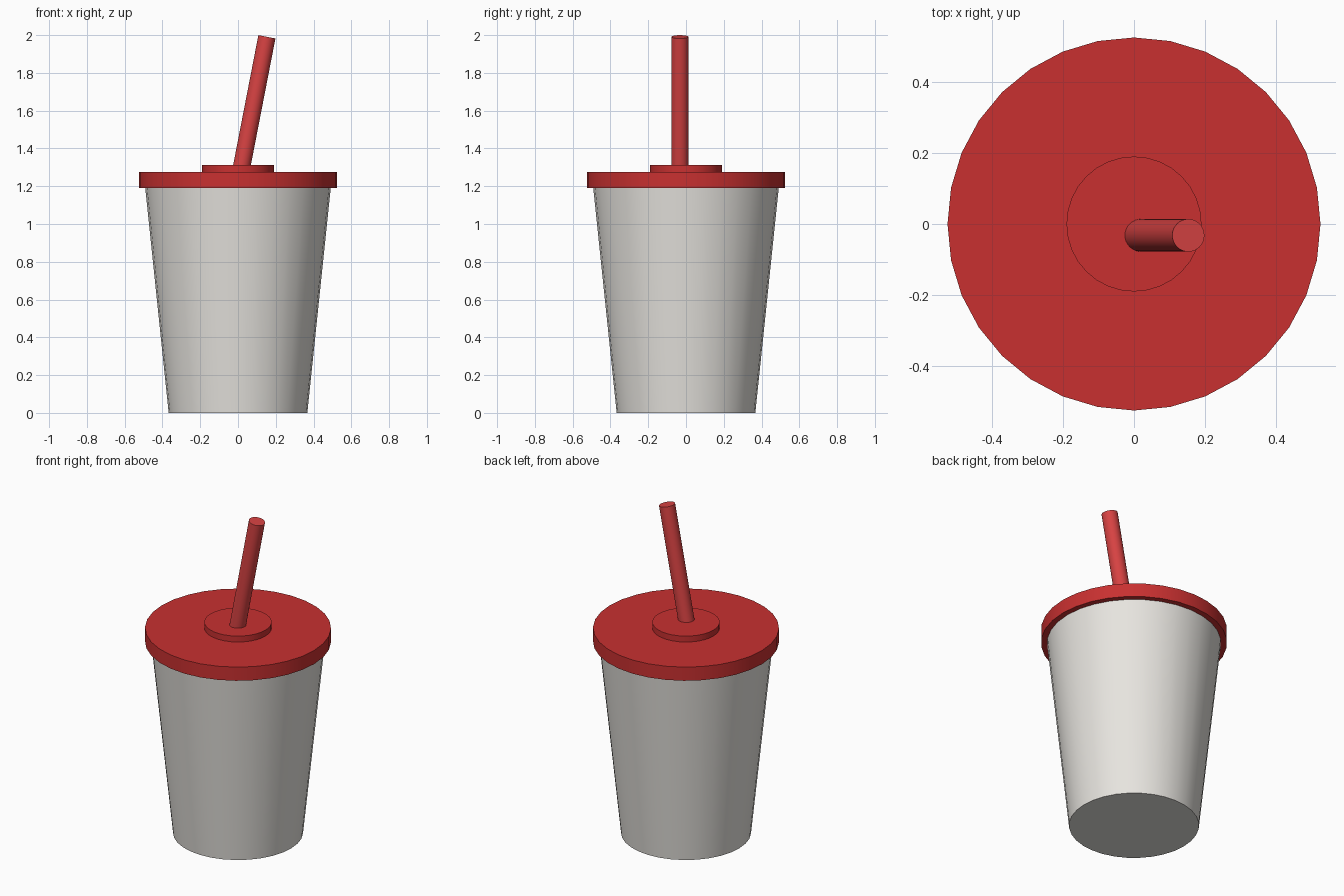
import bpy, math
from mathutils import Vector

if "Cube" in bpy.data.objects:
    bpy.data.objects.remove(bpy.data.objects["Cube"])


def material(name, rgb):
    m = bpy.data.materials.new(name)
    m.diffuse_color = (*rgb, 1)
    m.use_nodes = True
    m.node_tree.nodes["Principled BSDF"].inputs["Base Color"].default_value = m.diffuse_color
    return m


def round_part(name, start, end, r1, r2, mat, sides=32):
    """Closed cone or cylinder running from start to end."""
    a, b = Vector(start), Vector(end)
    bpy.ops.mesh.primitive_cone_add(vertices=sides, radius1=r1, radius2=r2,
                                    depth=(b - a).length, location=(a + b) / 2)
    ob = bpy.context.object
    ob.name = name
    ob.rotation_euler = (0, math.atan2(b.x - a.x, b.z - a.z), 0)
    ob.data.materials.append(mat)
    bpy.ops.object.shade_smooth_by_angle(angle=math.radians(35))
    return ob


paper = material("paper", (0.80, 0.78, 0.74))
lid_red = material("lid_red", (0.58, 0.03, 0.03))
straw_red = material("straw_red", (0.68, 0.055, 0.055))

# Tapered cup body, tucked slightly into the lid
round_part("cup", (0, 0, 0), (0, 0, 1.20), 0.367, 0.492, paper)

# Flat lid with a raised disc in the middle
round_part("lid", (0, 0, 1.19), (0, 0, 1.275), 0.525, 0.525, lid_red)
round_part("lid_disc", (0, 0, 1.27), (0, 0, 1.312), 0.19, 0.19, lid_red)

# Leaning straw
round_part("straw", (0.016, -0.032, 1.285), (0.153, -0.032, 1.991),
           0.046, 0.046, straw_red)
